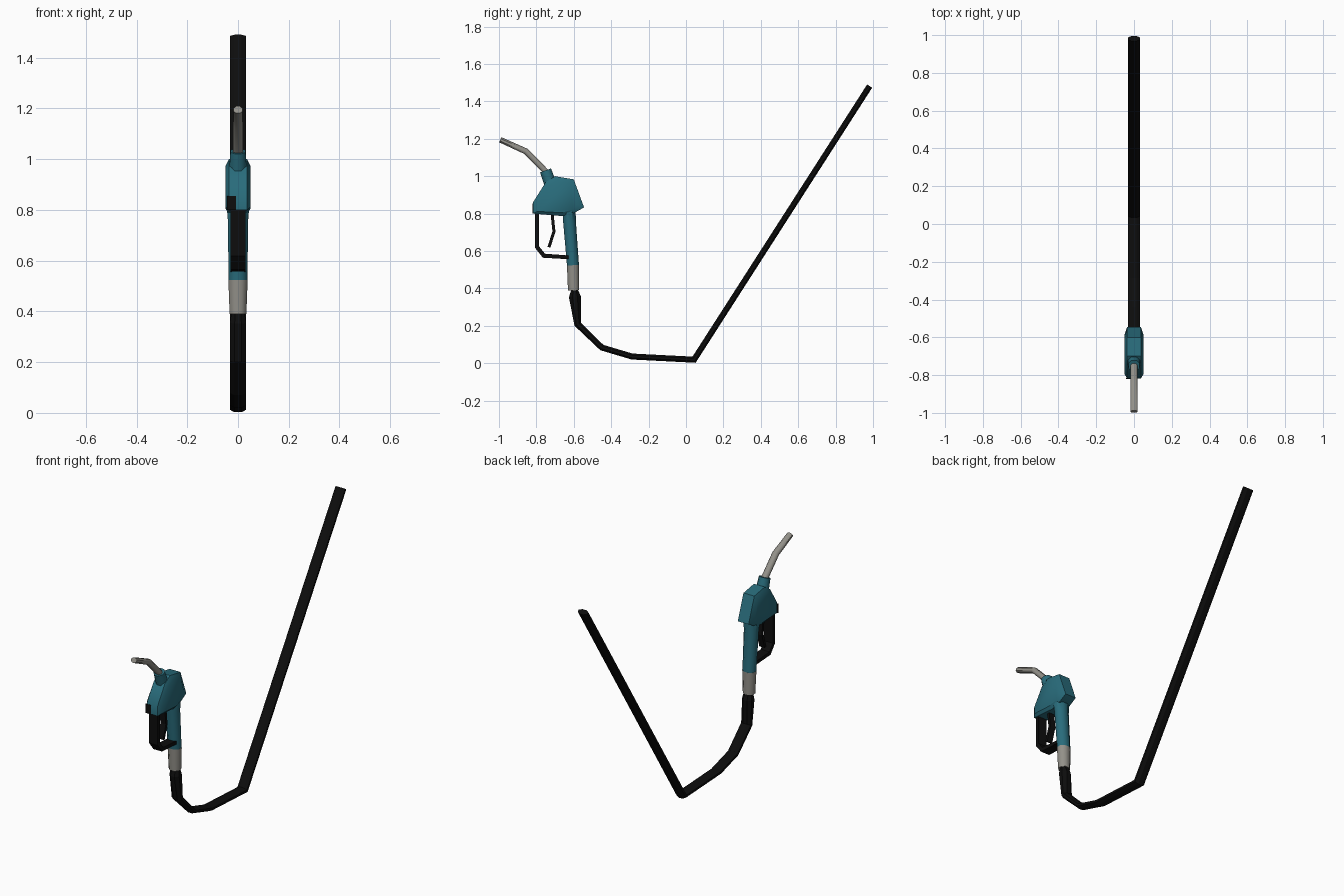
import bpy, bmesh, math
from mathutils import Vector

if "Cube" in bpy.data.objects:
    bpy.data.objects.remove(bpy.data.objects["Cube"])


def material(name, rgb):
    m = bpy.data.materials.new(name)
    m.diffuse_color = (*rgb, 1)
    m.use_nodes = True
    m.node_tree.nodes["Principled BSDF"].inputs["Base Color"].default_value = m.diffuse_color
    return m


TEAL = material("teal plastic", (0.022, 0.150, 0.200))
METAL = material("grey metal", (0.29, 0.28, 0.25))
BLACK = material("black rubber", (0.004, 0.004, 0.004))


def finish(name, bm, mat, angle):
    bmesh.ops.recalc_face_normals(bm, faces=bm.faces[:])
    me = bpy.data.meshes.new(name)
    bm.to_mesh(me)
    bm.free()
    me.materials.append(mat)
    ob = bpy.data.objects.new(name, me)
    bpy.context.collection.objects.link(ob)
    if angle:
        bpy.ops.object.select_all(action='DESELECT')
        ob.select_set(True)
        bpy.context.view_layer.objects.active = ob
        bpy.ops.object.shade_smooth_by_angle(angle=math.radians(angle))
    return ob


def skin(bm, rings):
    """Join rings of vertices and cap both ends."""
    n = len(rings[0])
    for a, b in zip(rings, rings[1:]):
        for i in range(n):
            j = (i + 1) % n
            bm.faces.new((a[i], a[j], b[j], b[i]))
    bm.faces.new(rings[0])
    bm.faces.new(rings[-1])


def sweep(name, mat, path, sides=8, angle=0):
    """Mitred tube; path rows are (y, z, half width in x, half thickness)."""
    bm = bmesh.new()
    pts = [Vector((p[0], p[1])) for p in path]
    rings = []
    k = 1 / math.cos(math.pi / sides)
    for i, (y, z, rx, rt) in enumerate(path):
        d0 = (pts[i] - pts[i - 1]).normalized() if i else None
        d1 = (pts[i + 1] - pts[i]).normalized() if i + 1 < len(pts) else None
        d0, d1 = d0 or d1, d1 or d0
        t = (d0 + d1).normalized()
        n = Vector((-t.y, t.x)) / max(0.5, t.dot(d0))
        ring = []
        for s in range(sides):
            a = (s + 0.5) * 2 * math.pi / sides
            c, e = math.cos(a) * k * rx, math.sin(a) * k * rt
            ring.append(bm.verts.new((c, y + n.x * e, z + n.y * e)))
        rings.append(ring)
    skin(bm, rings)
    return finish(name, bm, mat, angle)


# Head of the nozzle: full profile in the middle, inset profile on the sides
outer = [(-0.70, 1.0), (-0.60, 0.983), (-0.545, 0.833), (-0.594, 0.806),
         (-0.663, 0.787), (-0.818, 0.80), (-0.818, 0.86), (-0.750, 0.968)]
inner = [(-0.695, 0.972), (-0.615, 0.962), (-0.585, 0.85), (-0.605, 0.822),
         (-0.665, 0.805), (-0.795, 0.812), (-0.795, 0.86), (-0.735, 0.95)]
bm = bmesh.new()
skin(bm, [[bm.verts.new((x, y, z)) for y, z in prof]
          for x, prof in ((-0.05, inner), (-0.036, outer), (0.036, outer), (0.05, inner))])
finish("nozzle_head", bm, TEAL, 35)

# Neck and grip
sweep("nozzle_neck", TEAL, [(-0.715, 0.93, 0.036, 0.034), (-0.751, 1.031, 0.030, 0.031)], 8, 50)
sweep("nozzle_grip", TEAL, [(-0.626, 0.83, 0.046, 0.036), (-0.623, 0.76, 0.040, 0.034),
                            (-0.604, 0.52, 0.037, 0.032)], 8, 50)

# Metal spout and collar
sweep("spout", METAL, [(-0.735, 1.01, 0.019, 0.016), (-0.856, 1.133, 0.019, 0.016),
                       (-0.993, 1.195, 0.018, 0.015)], 8, 50)
sweep("collar", METAL, [(-0.604, 0.524, 0.038, 0.0325), (-0.601, 0.39, 0.033, 0.030)], 8, 50)

# Hand guard, trigger and the dark patch on the front of the head
sweep("hand_guard", BLACK, [(-0.797, 0.82, 0.029, 0.011), (-0.797, 0.622, 0.029, 0.011),
                            (-0.760, 0.575, 0.029, 0.011), (-0.625, 0.566, 0.029, 0.010)], 4)
sweep("trigger", BLACK, [(-0.717, 0.81, 0.018, 0.008), (-0.706, 0.704, 0.018, 0.008),
                         (-0.733, 0.620, 0.018, 0.008)], 4)
patch = sweep("front_patch", BLACK, [(-0.818, 0.80, 0.018, 0.003), (-0.818, 0.855, 0.018, 0.003)], 4)
patch.location.x = -0.025

# Hose with its thick end sleeve
sweep("hose", BLACK, [(-0.596, 0.395, 0.026, 0.017), (-0.594, 0.355, 0.032, 0.032),
                      (-0.579, 0.209, 0.032, 0.018), (-0.450, 0.084, 0.032, 0.016),
                      (-0.289, 0.036, 0.032, 0.016), (0.043, 0.019, 0.032, 0.016),
                      (0.982, 1.482, 0.032, 0.016)], 8)
